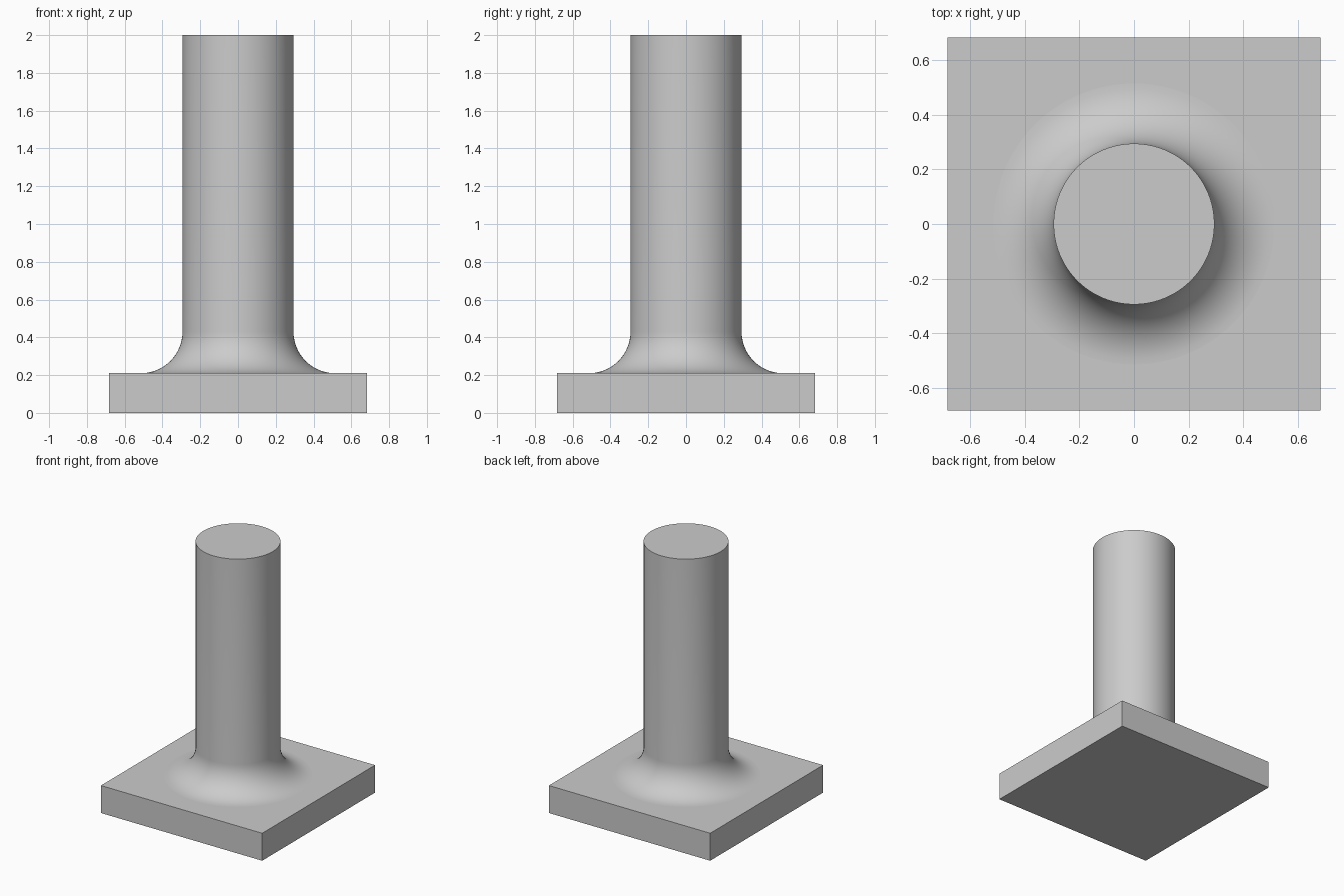
import bpy, bmesh
from math import sin, cos, pi, radians

cube = bpy.data.objects.get("Cube")
if cube:
    bpy.data.objects.remove(cube, do_unlink=True)

HALF, BASE_H, TOP = 0.682, 0.21, 2.0
RADIUS, FILLET = 0.294, 0.22
SIDES, STEPS = 96, 16

# Plain grey material
grey = bpy.data.materials.new("plain_grey")
grey.use_nodes = True
colour = (0.6, 0.6, 0.6, 1)
grey.diffuse_color = colour
grey.node_tree.nodes["Principled BSDF"].inputs["Base Color"].default_value = colour


def make_object(name, bm):
    bmesh.ops.recalc_face_normals(bm, faces=bm.faces)
    mesh = bpy.data.meshes.new(name)
    bm.to_mesh(mesh)
    bm.free()
    mesh.materials.append(grey)
    obj = bpy.data.objects.new(name, mesh)
    bpy.context.collection.objects.link(obj)
    return obj


# Square base plate
bm = bmesh.new()
bmesh.ops.create_cube(bm, size=1)
bmesh.ops.scale(bm, vec=(2 * HALF, 2 * HALF, BASE_H), verts=bm.verts)
bmesh.ops.translate(bm, vec=(0, 0, BASE_H / 2), verts=bm.verts)
make_object("base_plate", bm)

# Round column with a concave fillet flaring onto the plate
profile = []
for i in range(STEPS + 1):
    a = pi / 2 * i / STEPS
    profile.append((RADIUS + FILLET * (1 - sin(a)), BASE_H + FILLET * (1 - cos(a))))
profile.append((RADIUS, TOP))

bm = bmesh.new()
rings = []
for r, z in profile:
    rings.append([bm.verts.new((r * cos(2 * pi * k / SIDES), r * sin(2 * pi * k / SIDES), z))
                  for k in range(SIDES)])
for low, high in zip(rings, rings[1:]):
    for k in range(SIDES):
        n = (k + 1) % SIDES
        bm.faces.new((low[k], low[n], high[n], high[k]))
bm.faces.new(rings[-1])
column = make_object("filleted_column", bm)

bpy.ops.object.select_all(action='DESELECT')
column.select_set(True)
bpy.context.view_layer.objects.active = column
bpy.ops.object.shade_smooth_by_angle(angle=radians(30))
